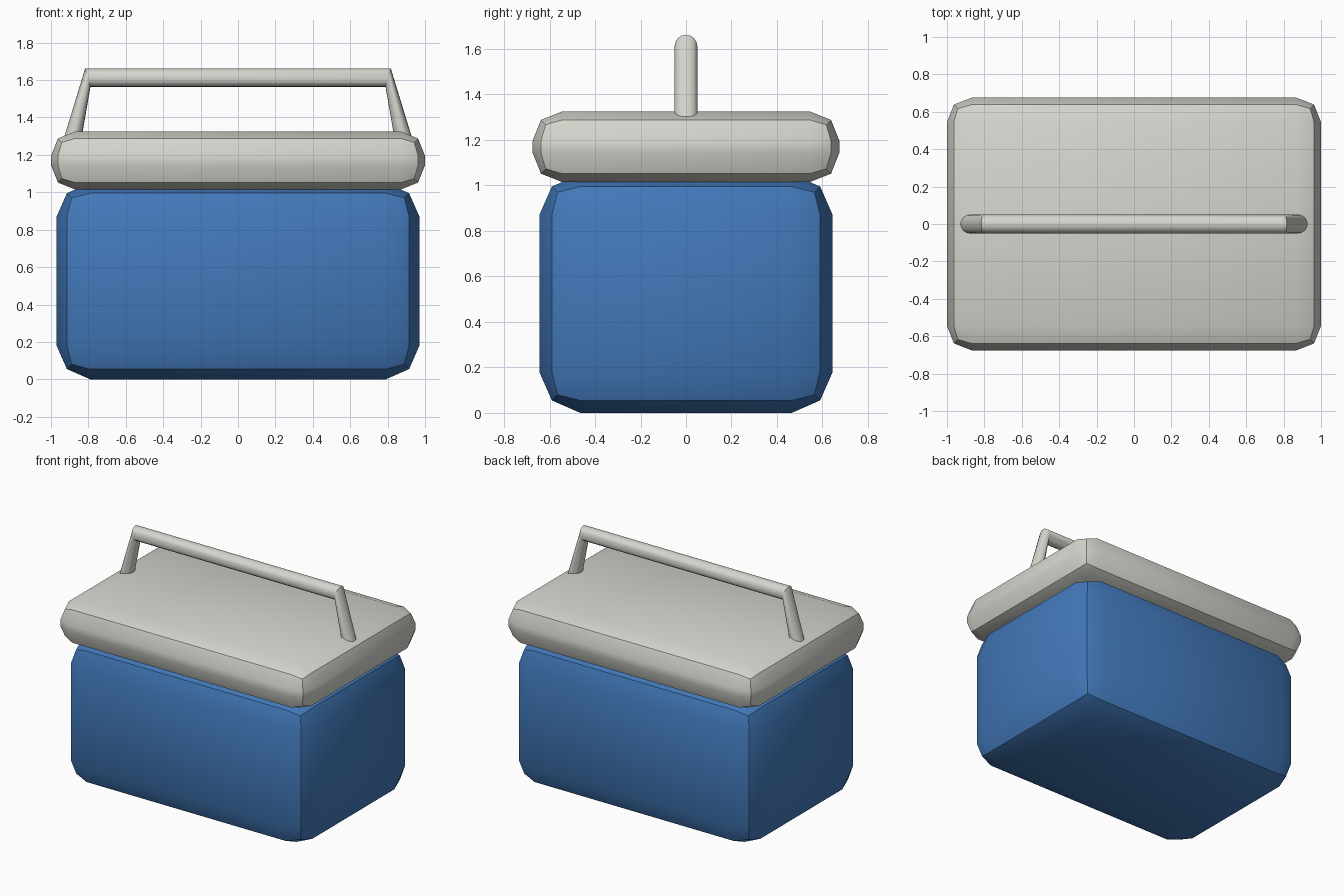
import bpy, bmesh, math
from mathutils import Vector

default = bpy.data.objects.get("Cube")
if default:
    bpy.data.objects.remove(default, do_unlink=True)


def make_material(name, color):
    mat = bpy.data.materials.new(name)
    mat.use_nodes = True
    mat.diffuse_color = (*color, 1)
    mat.node_tree.nodes["Principled BSDF"].inputs["Base Color"].default_value = (*color, 1)
    return mat


def finish(bm, name, mat):
    """Turn a bmesh into a smooth object that keeps its hard edges."""
    bmesh.ops.recalc_face_normals(bm, faces=bm.faces)
    mesh = bpy.data.meshes.new(name)
    bm.to_mesh(mesh)
    bm.free()
    mesh.materials.append(mat)
    obj = bpy.data.objects.new(name, mesh)
    bpy.context.collection.objects.link(obj)
    bpy.ops.object.select_all(action="DESELECT")
    obj.select_set(True)
    bpy.context.view_layer.objects.active = obj
    bpy.ops.object.shade_smooth_by_angle(angle=math.radians(32))
    return obj


def soft_block(name, half, center_z, insets, mat):
    """Puffed box: each face has a flat middle, pulled-in edges and corners."""
    inner, edge, corner = insets
    bm = bmesh.new()
    bmesh.ops.create_cube(bm, size=2)
    bmesh.ops.subdivide_edges(bm, edges=bm.edges[:], cuts=2, use_grid_fill=True)
    for v in bm.verts:
        outer = [abs(c) > 0.9 for c in v.co]
        pull = {1: 0, 2: edge, 3: corner}[sum(outer)]
        v.co = Vector([math.copysign(h - (pull if out else inner), c)
                       for c, h, out in zip(v.co, half, outer)])
        v.co.z += center_z
    return finish(bm, name, mat)


def handle(name, mat, sides=16, radius=0.05):
    """Round bar with two splayed legs, lofted through four rings."""
    # Ring: centre x, centre z, and the half axis lying in the xz plane
    left = [(0.886, 1.28, 0.048, 0.0), (0.803, 1.613, 0.014, 0.05)]
    rings = left + [(-x, z, -ax, az) for x, z, ax, az in reversed(left)]
    bm = bmesh.new()
    loops = []
    for x, z, ax, az in rings:
        loop = []
        for i in range(sides):
            a = math.tau * i / sides
            c, s = math.cos(a), math.sin(a)
            loop.append(bm.verts.new((x + ax * c, radius * s, z + az * c)))
        loops.append(loop)
    for a, b in zip(loops, loops[1:]):
        for i in range(sides):
            j = (i + 1) % sides
            bm.faces.new((a[i], a[j], b[j], b[i]))
    bm.faces.new(loops[0])
    bm.faces.new(loops[-1])
    return finish(bm, name, mat)


blue = make_material("blue plastic", (0.054, 0.19, 0.49))
grey = make_material("warm light grey plastic", (0.67, 0.67, 0.62))

soft_block("cooler_body", (0.97, 0.645, 0.525), 0.525, (0.18, 0.055, 0.08), blue)
soft_block("cooler_lid", (1.0, 0.675, 0.155), 1.17, (0.13, 0.037, 0.058), grey)
handle("carry_handle", grey)
